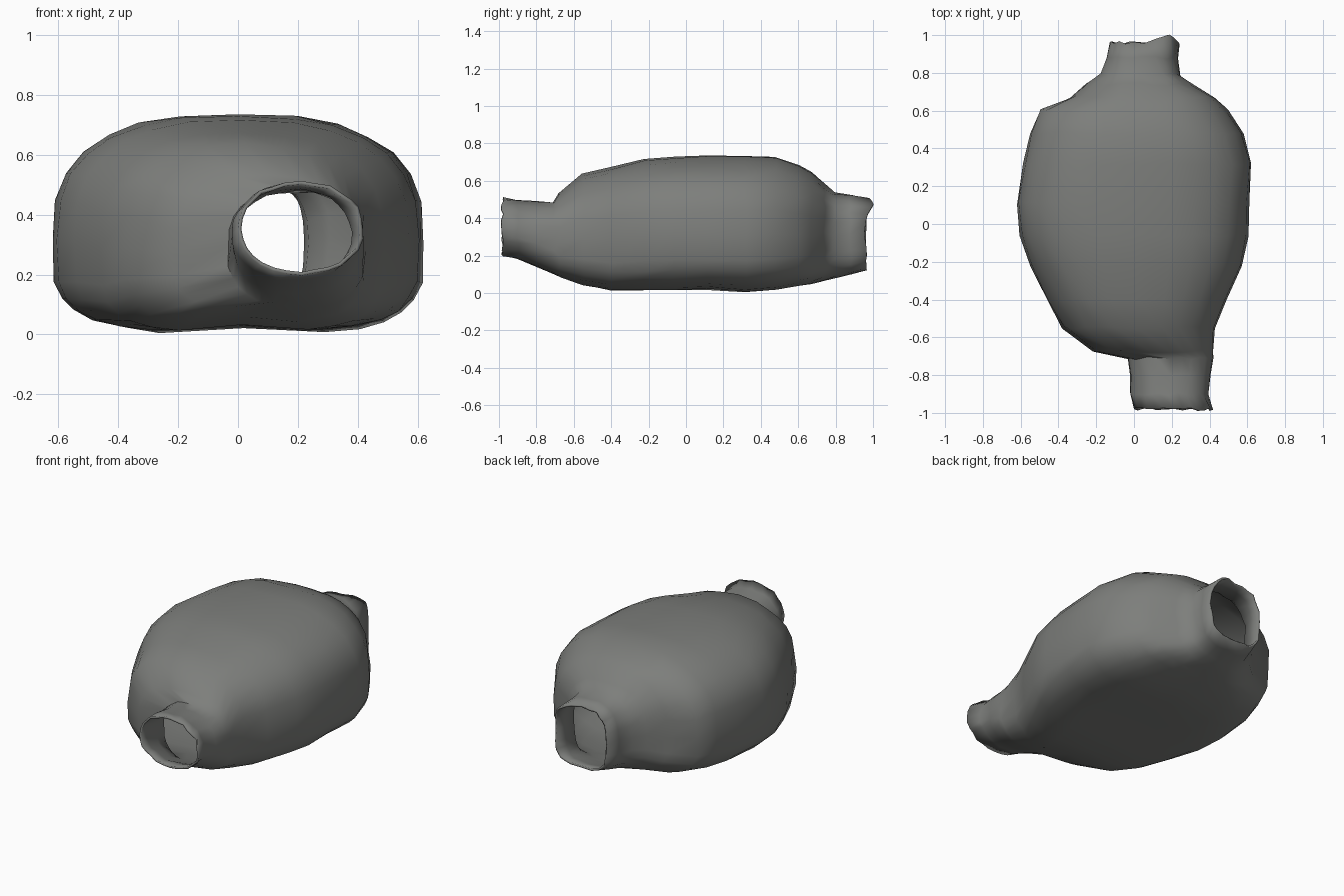
import bpy, bmesh, math, random

if "Cube" in bpy.data.objects:
    bpy.data.objects.remove(bpy.data.objects["Cube"])

random.seed(4)
SIDES = 28

stone = bpy.data.materials.new("dark grey")
stone.diffuse_color = (0.205, 0.21, 0.2, 1)
stone.use_nodes = True
stone.node_tree.nodes["Principled BSDF"].inputs["Base Color"].default_value = stone.diffuse_color

# Cross-sections front to back:
# y, left, right, bottom, top, squareness above, squareness below
sections = [
    (-0.98, 0.00, 0.42, 0.20, 0.51, 2.1, 2.1),
    (-0.90, -0.02, 0.39, 0.18, 0.50, 2.1, 2.2),
    (-0.80, -0.02, 0.405, 0.14, 0.49, 2.3, 2.5),
    (-0.71, -0.035, 0.42, 0.10, 0.485, 2.5, 2.8),
    (-0.675, -0.22, 0.42, 0.08, 0.53, 2.6, 3.2),
    (-0.55, -0.38, 0.425, 0.04, 0.635, 2.6, 3.6),
    (-0.40, -0.46, 0.49, 0.012, 0.67, 2.6, 3.8),
    (-0.22, -0.55, 0.57, 0.015, 0.715, 2.6, 3.9),
    (-0.06, -0.605, 0.605, 0.015, 0.73, 2.6, 3.9),
    (0.11, -0.622, 0.612, 0.015, 0.737, 2.6, 3.9),
    (0.32, -0.59, 0.622, 0.003, 0.735, 2.6, 3.8),
    (0.48, -0.55, 0.58, 0.015, 0.727, 2.6, 3.6),
    (0.60, -0.50, 0.50, 0.035, 0.685, 2.6, 3.4),
    (0.67, -0.34, 0.43, 0.045, 0.65, 2.6, 3.2),
    (0.74, -0.25, 0.31, 0.065, 0.58, 2.6, 3.0),
    (0.79, -0.18, 0.245, 0.08, 0.535, 2.7, 3.0),
    (0.88, -0.145, 0.235, 0.10, 0.525, 2.7, 3.2),
    (0.96, -0.13, 0.24, 0.12, 0.51, 2.7, 3.4),
]


def signed_pow(v, p):
    return math.copysign(abs(v) ** p, v)


def ring(bm, y, left, right, bottom, top, n_up, n_down):
    """One rounded cross-section, boxier below its widest height."""
    cx, hw = (left + right) / 2, (right - left) / 2
    body = hw > 0.3
    cz = bottom + (top - bottom) * (0.42 if body else 0.5)
    verts = []
    for i in range(SIDES):
        a = math.tau * i / SIDES
        c, s = math.cos(a), math.sin(a)
        n = n_up if s > 0 else n_down
        x = cx + hw * signed_pow(c, 2 / n)
        z = cz + (top - cz if s > 0 else cz - bottom) * signed_pow(s, 2 / n)
        yy = y + random.uniform(-0.008, 0.008)
        # shallow hollow along the underside
        if body and s < -0.8:
            z += 0.02 * math.exp(-((x - 0.05) / 0.1) ** 2)
        # peak on the rear lip
        if y > 0.95:
            yy += 0.04 * math.exp(-((x - 0.17) / 0.06) ** 2) * (s > 0.3)
        jitter = 0.004
        verts.append(bm.verts.new((x + random.uniform(-jitter, jitter), yy,
                                   max(0, z + random.uniform(-jitter, jitter)))))
    return verts


# Hollow body with an open neck at each end
bm = bmesh.new()
rings = [ring(bm, *s) for s in sections]
for a, b in zip(rings, rings[1:]):
    for i in range(SIDES):
        j = (i + 1) % SIDES
        bm.faces.new((a[i], a[j], b[j], b[i]))
bmesh.ops.recalc_face_normals(bm, faces=bm.faces[:])
mesh = bpy.data.meshes.new("hollow_body")
bm.to_mesh(mesh)
bm.free()
body = bpy.data.objects.new("hollow_body", mesh)
bpy.context.collection.objects.link(body)
mesh.materials.append(stone)

# Thin wall grown inwards
wall = body.modifiers.new("wall", 'SOLIDIFY')
wall.thickness = 0.012
wall.offset = -1

bpy.context.view_layer.objects.active = body
body.select_set(True)
bpy.ops.object.shade_smooth_by_angle(angle=math.radians(60))
